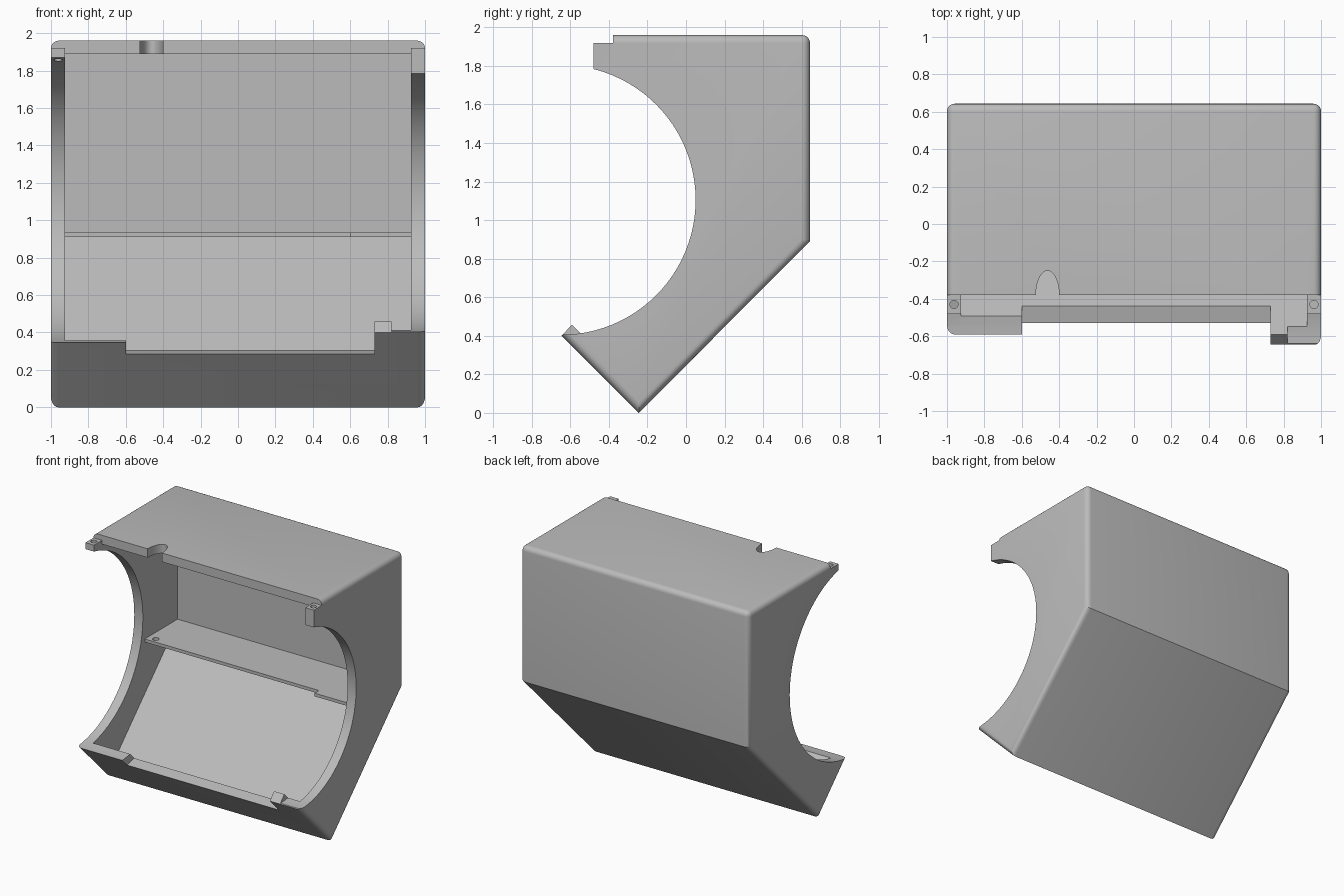
import bpy, bmesh, math

cube = bpy.data.objects.get("Cube")
if cube:
    bpy.data.objects.remove(cube, do_unlink=True)

grey = bpy.data.materials.new("light grey")
grey.use_nodes = True
GREY = (0.5, 0.5, 0.5, 1)
grey.diffuse_color = GREY
grey.node_tree.nodes["Principled BSDF"].inputs["Base Color"].default_value = GREY


def prism(name, profile, x0, x1):
    """Extrude a (y, z) profile along x."""
    bm = bmesh.new()
    face = bm.faces.new([bm.verts.new((x0, y, z)) for y, z in profile])
    ext = bmesh.ops.extrude_face_region(bm, geom=[face])
    moved = [g for g in ext["geom"] if isinstance(g, bmesh.types.BMVert)]
    bmesh.ops.translate(bm, verts=moved, vec=(x1 - x0, 0, 0))
    bmesh.ops.recalc_face_normals(bm, faces=bm.faces)
    mesh = bpy.data.meshes.new(name)
    bm.to_mesh(mesh)
    bm.free()
    obj = bpy.data.objects.new(name, mesh)
    bpy.context.collection.objects.link(obj)
    mesh.materials.append(grey)
    return obj


def box(name, x0, x1, y0, y1, z0, z1):
    return prism(name, [(y0, z0), (y1, z0), (y1, z1), (y0, z1)], x0, x1)


def round_prism(name, cy, cz, r, x0, x1, n=96):
    pts = [(cy + r * math.cos(math.tau * i / n), cz + r * math.sin(math.tau * i / n))
           for i in range(n)]
    return prism(name, pts, x0, x1)


def upright(name, x, y, z, rx, ry, depth, n=32):
    bpy.ops.mesh.primitive_cylinder_add(vertices=n, radius=1, depth=depth, location=(x, y, z))
    obj = bpy.context.object
    obj.name = name
    obj.scale = (rx, ry, 1)
    return obj


def cut(target, cutter):
    cutter.hide_render = True
    mod = target.modifiers.new("cut", "BOOLEAN")
    mod.operation = "DIFFERENCE"
    mod.solver = "EXACT"
    mod.object = cutter
    bpy.context.view_layer.objects.active = target
    bpy.ops.object.modifier_apply(modifier=mod.name)
    bpy.data.objects.remove(cutter, do_unlink=True)


# Outer body of the housing
bottom, heel, back_top = (-0.245, 0.0), (0.643, 0.89), (0.643, 1.96)
top_front, lip = (-0.38, 1.96), (-0.645, 0.4)
outline = [bottom, heel, back_top, top_front, (-0.38, 1.92), (-0.48, 1.92),
           (-0.48, 1.7), (-0.592, 0.458), lip]
housing = prism("housing", outline, -1, 1)

# Rounded outer edges
rounded = [(lip, bottom), (bottom, heel), (heel, back_top), (back_top, top_front)]


def near(v, p):
    return abs(v.co.y - p[0]) + abs(v.co.z - p[1]) < 1e-4


def is_rounded(e):
    a, b = e.verts
    if abs(a.co.x - b.co.x) > 1:
        return near(a, back_top)
    return any((near(a, p) and near(b, q)) or (near(a, q) and near(b, p)) for p, q in rounded)


bm = bmesh.new()
bm.from_mesh(housing.data)
bmesh.ops.bevel(bm, geom=[e for e in bm.edges if is_rounded(e)], offset=0.04,
                segments=5, profile=0.5, affect="EDGES")
bm.to_mesh(housing.data)
bm.free()

# Hollow interior, open at the front
cut(housing, prism("cavity", [(-0.24, 0.106), (0.565, 0.913), (0.565, 1.89),
                              (-1, 1.89), (-1, 0.866)], -0.925, 0.925))
cut(housing, box("tab_gap", -0.925, 0.925, -1, -0.38, 1.7, 2.1))

# Round side openings, larger on the right wall
cut(housing, round_prism("left_opening", -0.65, 1.105, 0.7, 0.82, 1.2))
cut(housing, round_prism("right_opening", -0.64, 1.115, 0.771, -1.2, -0.6))

# Lowered middle of the front lip
cut(housing, prism("lip_gap", [(-1, 0.285), (-0.53, 0.285), (-0.42, 0.31),
                               (-0.42, 0.8), (-1, 0.8)], -0.6, 0.73))

# Cable notch in the top and screw holes in the tabs
cut(housing, upright("cable_notch", -0.4625, -0.38, 1.93, 0.0625, 0.13, 0.2))
for side in (-1, 1):
    cut(housing, upright("screw_hole", side * 0.962, -0.43, 1.9, 0.022, 0.022, 0.12))

# Inner shelf with a wider end and a hole
shelf = box("shelf", -0.93, 0.6, 0.155, 0.575, 0.91, 0.935)
shelf_end = box("shelf_end", 0.6, 0.93, 0.1, 0.575, 0.91, 0.935)
cut(shelf, upright("shelf_hole", -0.86, 0.2, 0.92, 0.025, 0.025, 0.1))

# Smooth curves, sharp corners
for obj in (housing, shelf, shelf_end):
    bpy.ops.object.select_all(action="DESELECT")
    obj.select_set(True)
    bpy.context.view_layer.objects.active = obj
    bpy.ops.object.shade_smooth_by_angle(angle=math.radians(30))
